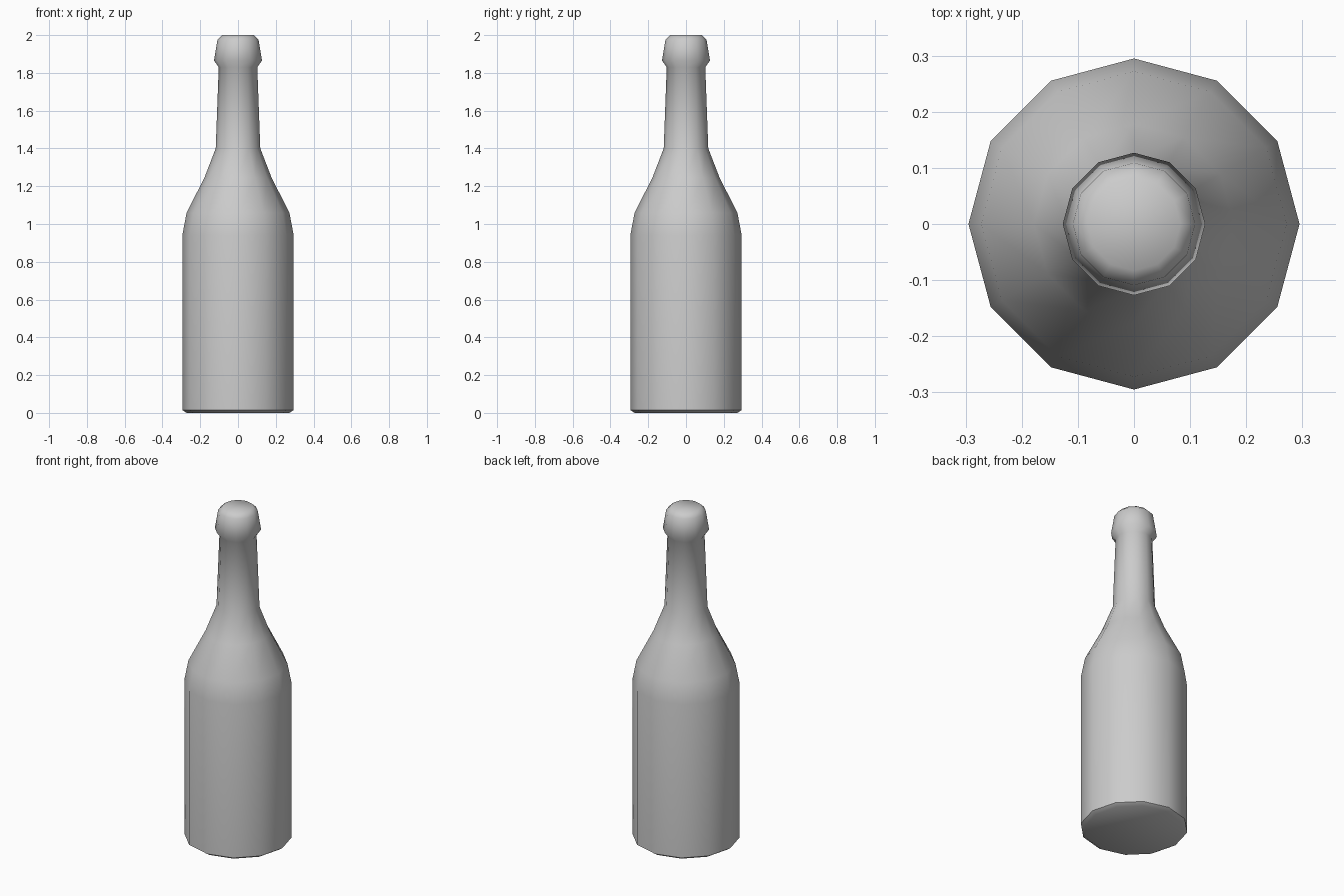
import bpy, bmesh, math

if "Cube" in bpy.data.objects:
    bpy.data.objects.remove(bpy.data.objects["Cube"])

SIDES = 12


def lathe(name, profile):
    """Spin a (radius, height) profile around z and cap both ends."""
    bm = bmesh.new()
    rings = []
    for r, z in profile:
        angles = [2 * math.pi * i / SIDES for i in range(SIDES)]
        rings.append([bm.verts.new((r * math.cos(a), r * math.sin(a), z)) for a in angles])
    for low, high in zip(rings, rings[1:]):
        for i in range(SIDES):
            j = (i + 1) % SIDES
            bm.faces.new((low[i], low[j], high[j], high[i]))
    bm.faces.new(rings[0][::-1])
    bm.faces.new(rings[-1])
    mesh = bpy.data.meshes.new(name)
    bm.to_mesh(mesh)
    bm.free()
    obj = bpy.data.objects.new(name, mesh)
    bpy.context.collection.objects.link(obj)
    return obj


# Bottle: base chamfer, body, shoulder, neck, flared lip and closed top
bottle = lathe("bottle", [
    (0.272, 0.0), (0.295, 0.015),
    (0.295, 0.94), (0.272, 1.06), (0.178, 1.245),
    (0.118, 1.40), (0.102, 1.83),
    (0.127, 1.865), (0.109, 1.975), (0.083, 2.0),
])
bpy.context.view_layer.objects.active = bottle
bottle.select_set(True)
bpy.ops.object.shade_smooth_by_angle(angle=math.radians(55))
